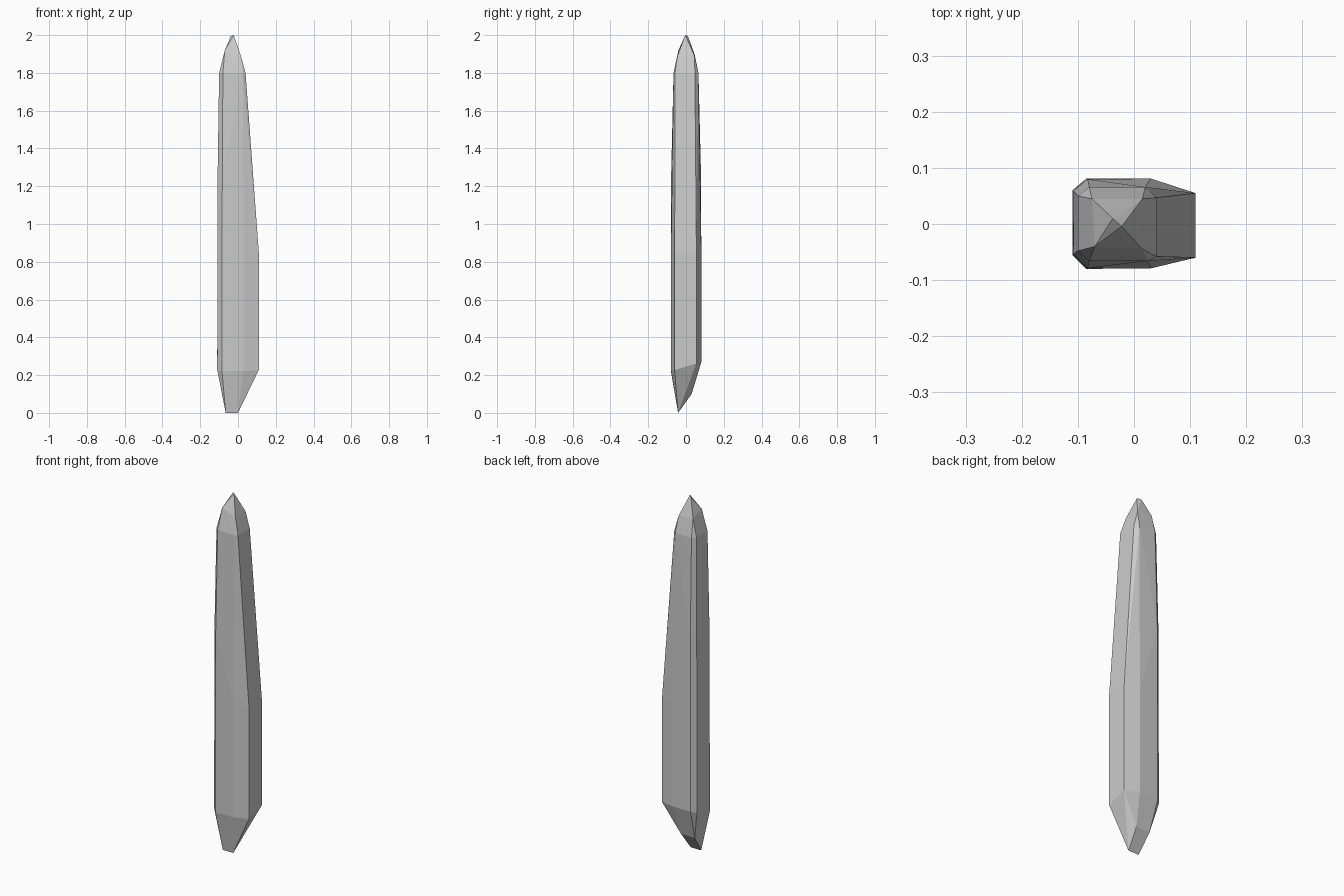
import bpy, bmesh, math

if "Cube" in bpy.data.objects:
    bpy.data.objects.remove(bpy.data.objects["Cube"])

# Eight-sided cross-sections of the shaft: (height, outline points)
base = [(0.11, 0.055), (0.03, 0.081), (-0.085, 0.081), (-0.11, 0.06),
        (-0.11, -0.055), (-0.085, -0.08), (0.03, -0.079), (0.11, -0.06)]
shoulder = [(0.04, 0.047), (0.02, 0.066), (-0.08, 0.066), (-0.1, 0.05),
            (-0.1, -0.048), (-0.08, -0.066), (0.025, -0.066), (0.04, -0.058)]

points = []
# Lower shaft edge is slightly higher at the back
points += [(x, y, 0.245 + 0.3 * y) for x, y in base]
points += [(x, y, 0.85) for x, y in base]
# Upper shaft, with the left side staying nearly vertical
points += [(x + 0.002, y * 0.985, 1.25) for x, y in base[2:6]]
points += [(x, y, 1.8) for x, y in shoulder]
# Faceted tip
points += [(0.015, 0.045, 1.89), (-0.075, 0.045, 1.9),
           (-0.07, -0.04, 1.92), (0.015, -0.045, 1.89)]
points += [(-0.038, 0.01, 1.995), (-0.022, -0.004, 2.0)]
# Slanted cut at the foot
points += [(-0.065, -0.042, 0), (0.0, -0.042, 0),
           (0.01, 0.03, 0.1), (-0.075, 0.03, 0.1)]

# Crystal skin
bm = bmesh.new()
for p in points:
    bm.verts.new(p)
hull = bmesh.ops.convex_hull(bm, input=bm.verts[:])
loose = [v for v in bm.verts if not v.link_faces]
bmesh.ops.delete(bm, geom=loose, context='VERTS')
bmesh.ops.dissolve_limit(bm, angle_limit=math.radians(0.5),
                         verts=bm.verts[:], edges=bm.edges[:])
bmesh.ops.recalc_face_normals(bm, faces=bm.faces[:])
mesh = bpy.data.meshes.new("crystal_shard")
bm.to_mesh(mesh)
bm.free()
bpy.context.collection.objects.link(bpy.data.objects.new("crystal_shard", mesh))
